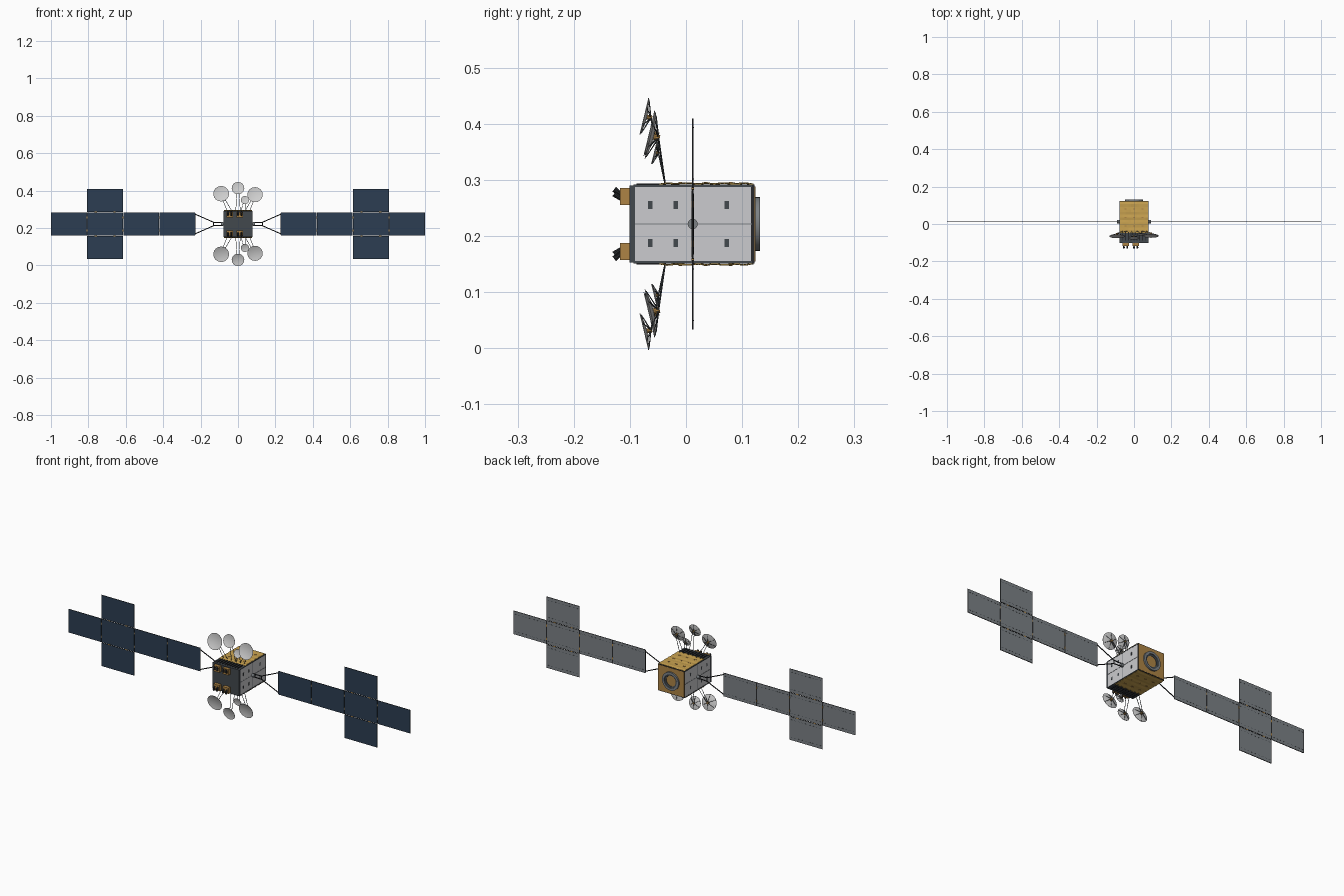
import bpy, bmesh, math, random
from mathutils import Vector, Matrix

random.seed(4)
if "Cube" in bpy.data.objects:
    bpy.data.objects.remove(bpy.data.objects["Cube"], do_unlink=True)


def material(name, *rgb):
    m = bpy.data.materials.new(name)
    m.use_nodes = True
    m.diffuse_color = (*rgb, 1)
    m.node_tree.nodes["Principled BSDF"].inputs["Base Color"].default_value = (*rgb, 1)
    return m


GOLD = material("gold foil", 0.58, 0.36, 0.08)
BRONZE = material("bronze foil", 0.42, 0.23, 0.06)
WHITE = material("pale grey panel", 0.6, 0.6, 0.62)
DARK = material("dark graphite", 0.055, 0.065, 0.075)
BLACK = material("black trim", 0.02, 0.022, 0.025)
NAVY = material("navy solar cells", 0.025, 0.048, 0.085)
GREY = material("grey backing", 0.2, 0.22, 0.235)
SILVER = material("silver dish", 0.62, 0.62, 0.62)
MID = 0.2215          # height of the model's centre line
WING_Y = 0.012        # depth of the solar wings


def finish(name, bm, mat, smooth=False):
    bmesh.ops.recalc_face_normals(bm, faces=bm.faces)
    mesh = bpy.data.meshes.new(name)
    bm.to_mesh(mesh)
    bm.free()
    mesh.materials.append(mat)
    ob = bpy.data.objects.new(name, mesh)
    bpy.context.collection.objects.link(ob)
    if smooth:
        bpy.ops.object.select_all(action="DESELECT")
        bpy.context.view_layer.objects.active = ob
        ob.select_set(True)
        bpy.ops.object.shade_smooth_by_angle(angle=math.radians(35))
    return ob


def add_box(bm, centre, size, rot=Matrix()):
    m = Matrix.Translation(centre) @ rot @ Matrix.Diagonal((*size, 1))
    bmesh.ops.create_cube(bm, size=1, matrix=m)


def boxes(name, mat, items):
    bm = bmesh.new()
    for centre, size in items:
        add_box(bm, centre, size)
    return finish(name, bm, mat)


def add_rod(bm, a, b, r, r2=None, sides=8):
    a, b = Vector(a), Vector(b)
    d = b - a
    m = Matrix.Translation((a + b) / 2) @ d.to_track_quat("Z", "Y").to_matrix().to_4x4()
    bmesh.ops.create_cone(bm, cap_ends=True, segments=sides, radius1=r,
                          radius2=r if r2 is None else r2, depth=d.length, matrix=m)


def lathe(name, mat, profile, origin, axis, steps=32):
    bm = bmesh.new()
    vs = [bm.verts.new((r, 0, h)) for r, h in profile]
    es = [bm.edges.new((vs[i], vs[i - 1])) for i in range(len(vs))]
    bmesh.ops.spin(bm, geom=vs + es, axis=(0, 0, 1), cent=(0, 0, 0),
                   angle=math.tau, steps=steps, use_merge=True)
    bmesh.ops.remove_doubles(bm, verts=bm.verts, dist=1e-5)
    rot = Vector(axis).to_track_quat("Z", "Y").to_matrix().to_4x4()
    bm.transform(Matrix.Translation(origin) @ rot)
    return finish(name, bm, mat, True)


# Body core, front plate and rear plate
boxes("body_core", DARK, [((0, 0.012, MID), (0.148, 0.212, 0.136))])
boxes("front_plate", DARK, [((0, -0.096, MID), (0.156, 0.01, 0.138))])
boxes("rear_plate", BRONZE, [((0, 0.1205, MID), (0.152, 0.006, 0.134))])
boxes("rear_frame", BLACK, [((s * 0.075, 0.119, MID), (0.004, 0.007, 0.14)) for s in (-1, 1)]
      + [((0, 0.119, MID + s * 0.068), (0.154, 0.007, 0.004)) for s in (-1, 1)])

# Side walls with seams, windows and edge rails
for side, s in (("left", 1), ("right", -1)):
    boxes(side + "_wall", WHITE, [((s * 0.075, 0.012, MID), (0.004, 0.212, 0.134))])
    boxes(side + "_wall_seams", GREY, [((s * 0.077, 0.012, MID), (0.002, 0.212, 0.002)),
                                       ((s * 0.077, WING_Y, MID), (0.002, 0.003, 0.134))])
    boxes(side + "_windows", DARK, [((s * 0.077, y, MID + t * 0.034), (0.003, 0.008, 0.014))
                                    for y in (-0.064, -0.018, 0.073) for t in (-1, 1)])
    boxes(side + "_rails", DARK, [((s * 0.075, 0.012, MID + t * 0.068), (0.006, 0.212, 0.004))
                                  for t in (-1, 1)])

# Crinkled foil blankets, vents and the horn feeds
for level, s in (("top", 1), ("bottom", -1)):
    bm = bmesh.new()
    bmesh.ops.create_grid(bm, x_segments=10, y_segments=12, size=0.5)
    for v in bm.verts:
        x, y = v.co.x, v.co.y
        bump = 0.0025 * abs(math.sin((y + 0.5) * math.pi * 5)) + random.uniform(-0.0006, 0.0006)
        v.co = (x * 0.152, 0.036 + y * 0.168, MID + s * (0.0705 + bump))
    ob = finish(level + "_foil", bm, GOLD)
    mod = ob.modifiers.new("thickness", "SOLIDIFY")
    mod.thickness = 0.002
    mod.offset = 0
    boxes(level + "_foil_patches", BRONZE, [((x, y, MID + s * 0.0735), (0.012, 0.006, 0.002))
                                            for x in (-0.045, 0, 0.045) for y in (-0.01, 0.035, 0.08)])
    boxes(level + "_radiator_ribs", BLACK, [((x * 0.015, -0.066, MID + s * 0.069), (0.005, 0.045, 0.006))
                                            for x in range(-4, 5)])
    boxes(level + "_feed_boxes", BRONZE, [((x, -0.109, MID + s * 0.049), (0.034, 0.018, 0.031))
                                          for x in (-0.044, 0.009)])
    bm = bmesh.new()
    for x in (-0.054, -0.036, 0.0, 0.018):
        for shift in (0, 0.008):
            add_rod(bm, (x, -0.112, MID + s * (0.042 + shift)),
                    (x, -0.128, MID + s * (0.054 + shift)), 0.003, 0.0055, 10)
    finish(level + "_feed_horns", bm, BLACK)

# Rear docking ring
lathe("rear_ring", GREY, [(0.036, 0), (0.048, 0), (0.048, 0.009), (0.036, 0.009)],
      (0, 0.123, MID), (0, 1, 0))
lathe("rear_ring_inner", DARK, [(0.028, 0), (0.036, 0), (0.036, 0.005), (0.028, 0.003)],
      (0, 0.123, MID), (0, 1, 0))


# Reflector dishes with ribs behind and a pair of struts to the body
def dish(name, x, rise, y, r, s, root):
    tilt = math.radians(13.5)
    c = Vector((x, y, MID + s * rise))
    n = Vector((0, -math.cos(tilt), s * math.sin(tilt)))
    curve = [(r * t, 0.14 * r * t * t) for t in (0, 0.25, 0.5, 0.75, 1)]
    back = [(a, h - 0.001) for a, h in reversed(curve)]
    lathe(name, SILVER, curve + back, c - n * 0.14 * r, n)
    up = Vector((1, 0, 0)).cross(n)
    hub = c - n * 0.38 * r
    bm = bmesh.new()
    for k in range(6):
        a = math.tau * k / 6 + math.pi / 2
        rim = c + (Vector((1, 0, 0)) * math.cos(a) + up * math.sin(a)) * r * 0.93 - n * 0.002
        add_rod(bm, hub, rim, 0.0013, 0.0008, 6)
    finish(name + "_ribs", bm, DARK)
    bm = bmesh.new()
    add_rod(bm, hub - n * 0.002, c - n * 0.16 * r, r * 0.13, sides=10)
    finish(name + "_hub", bm, BRONZE)
    bm = bmesh.new()
    for w in (-0.012, 0.012):
        add_rod(bm, (root + w, -0.037, MID + s * 0.07), hub + Vector((w * 0.4, 0, 0)), 0.0013, sides=6)
    finish(name + "_struts", bm, DARK)


for level, s in (("upper", 1), ("lower", -1)):
    dish(level + "_right_dish", -0.09, 0.162, -0.066, 0.042, s, -0.045)
    dish(level + "_left_dish", 0.091, 0.157, -0.064, 0.041, s, 0.05)
    dish(level + "_centre_dish", 0.0, 0.192, -0.075, 0.0335, s, 0.0)
    dish(level + "_small_dish", 0.037, 0.128, -0.057, 0.022, s, 0.028)

# Solar wings: frame, cells, backing, dashed wiring and yoke
W, H, GAP = 0.193, 0.124, 0.002
cells = [(0, 0), (1, 0), (2, 0), (3, 0), (2, 1), (2, -1)]
for side, s in (("left", 1), ("right", -1)):
    centres = [(s * (0.228 + W * (i + 0.5)), MID + j * (H + GAP)) for i, j in cells]
    boxes(side + "_wing_frames", BLACK,
          [((x, WING_Y, z), (W - GAP, 0.002, H)) for x, z in centres])
    boxes(side + "_wing_cells", NAVY,
          [((x, WING_Y - 0.0012, z), (W - GAP - 0.002, 0.001, H - 0.002)) for x, z in centres])
    boxes(side + "_wing_backing", GREY,
          [((x, WING_Y + 0.0012, z), (W - GAP - 0.003, 0.001, H - 0.003)) for x, z in centres])
    boxes(side + "_wing_wiring", DARK,
          [((x + k * 0.021, WING_Y + 0.0018, z + t * 0.046), (0.01, 0.0008, 0.0018))
           for x, z in centres for k in range(-4, 5) for t in (-1, 1)])
    hinges = [((s * (0.228 + W * i), WING_Y, MID + t * 0.035), (0.005, 0.004, 0.012))
              for i in (1, 2, 3) for t in (-1, 1)]
    hinges += [((s * (0.228 + W * 2.5) + k * 0.05, WING_Y, MID + t * 0.063), (0.012, 0.004, 0.005))
               for k in (-1, 1) for t in (-1, 1)]
    boxes(side + "_wing_hinges", BRONZE, hinges)
    bm = bmesh.new()
    for t in (-1, 1):
        knee = (s * 0.13, WING_Y, MID + t * 0.009)
        add_rod(bm, (s * 0.08, WING_Y, MID + t * 0.007), knee, 0.0025)
        add_rod(bm, knee, (s * 0.23, WING_Y, MID + t * 0.053), 0.0025)
    add_rod(bm, (s * 0.13, WING_Y, MID - 0.01), (s * 0.13, WING_Y, MID + 0.01), 0.0025)
    add_rod(bm, (s * 0.229, WING_Y, MID - 0.06), (s * 0.229, WING_Y, MID + 0.06), 0.0018)
    finish(side + "_yoke", bm, BLACK)
    bm = bmesh.new()
    add_rod(bm, (s * 0.072, WING_Y, MID), (s * 0.09, WING_Y, MID), 0.009, sides=20)
    finish(side + "_yoke_hub", bm, GREY, True)
